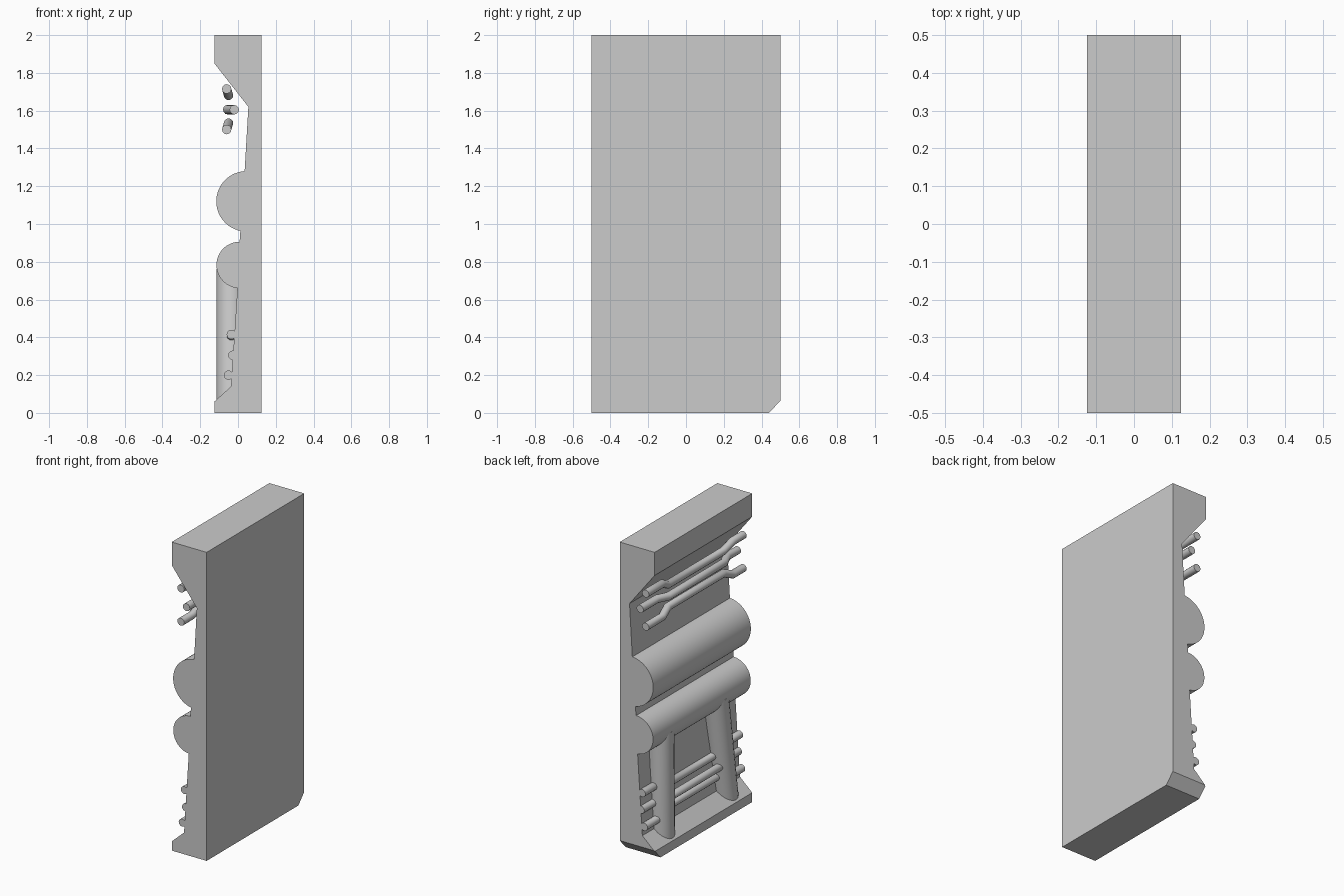
import bpy, bmesh, math

if "Cube" in bpy.data.objects:
    bpy.data.objects.remove(bpy.data.objects["Cube"])


def extrude_profile(name, pts, chamfer=False):
    """Extrude an (x, z) outline along y from -0.5 to 0.5."""
    bm = bmesh.new()
    face = bm.faces.new([bm.verts.new((x, -0.5, z)) for x, z in pts])
    ext = bmesh.ops.extrude_face_region(bm, geom=[face])
    verts = [g for g in ext["geom"] if isinstance(g, bmesh.types.BMVert)]
    bmesh.ops.translate(bm, verts=verts, vec=(0, 1, 0))
    if chamfer:
        cut = bmesh.ops.bisect_plane(
            bm, geom=bm.verts[:] + bm.edges[:] + bm.faces[:],
            plane_co=(0, 0.44, 0), plane_no=(0, 0.065, -0.06), clear_outer=True)
        edges = [g for g in cut["geom_cut"] if isinstance(g, bmesh.types.BMEdge)]
        bmesh.ops.contextual_create(bm, geom=edges)
    bmesh.ops.recalc_face_normals(bm, faces=bm.faces)
    mesh = bpy.data.meshes.new(name)
    bm.to_mesh(mesh)
    bm.free()
    obj = bpy.data.objects.new(name, mesh)
    bpy.context.collection.objects.link(obj)
    return obj


def smooth(obj):
    bpy.ops.object.select_all(action='DESELECT')
    obj.select_set(True)
    bpy.context.view_layer.objects.active = obj
    bpy.ops.object.shade_smooth_by_angle(angle=math.radians(35))


def half_round(name, cx, cz, r, n=32):
    pts = []
    for i in range(n + 1):
        a = math.pi * (0.5 + i / n)
        pts.append((cx + r * math.cos(a), cz + r * math.sin(a)))
    smooth(extrude_profile(name, pts))


def tube(name, pts, r, res=4):
    """Round pipe through the given points, converted to a mesh."""
    cu = bpy.data.curves.new(name, 'CURVE')
    cu.dimensions = '3D'
    cu.bevel_depth = r
    cu.bevel_resolution = res
    cu.use_fill_caps = True
    sp = cu.splines.new('POLY')
    sp.points.add(len(pts) - 1)
    for p, co in zip(sp.points, pts):
        p.co = (*co, 1)
    obj = bpy.data.objects.new(name, cu)
    bpy.context.collection.objects.link(obj)
    bpy.ops.object.select_all(action='DESELECT')
    obj.select_set(True)
    bpy.context.view_layer.objects.active = obj
    bpy.ops.object.convert(target='MESH')
    smooth(bpy.context.view_layer.objects.active)


def cranked_pipe(name, end, mid):
    """Thin pipe whose middle run is offset from its two ends."""
    (ex, ez), (mx, mz) = end, mid
    tube(name, [(ex, -0.5, ez), (ex, -0.39, ez), (mx, -0.31, mz),
                (mx, 0.26, mz), (ex, 0.33, ez), (ex, 0.5, ez)], 0.025)


# Wall panel with recessed face and chamfered bottom corner
extrude_profile("wall_panel", [
    (0.125, 0), (0.125, 2), (-0.125, 2), (-0.125, 1.85), (0.055, 1.62),
    (0.035, 1.28), (0.008, 0.9), (-0.003, 0.66), (-0.037, 0.14),
    (-0.125, 0.06), (-0.125, 0)], chamfer=True)

# Two large horizontal half-buried pipes
half_round("large_pipe_upper", 0.045, 1.12, 0.16)
half_round("large_pipe_lower", 0.009, 0.783, 0.123)

# Two leaning pillars below the lower pipe
for name, top, bottom in (("pillar_left", 0.31, 0.30), ("pillar_right", -0.25, -0.355)):
    tube(name, [(-0.035, top, 0.76), (-0.035, bottom, 0.03)], 0.08, 8)

# Thin cranked pipes: free-standing upper set and wall-hugging lower set
pipes = {
    "upper": [((-0.06, 1.715), (-0.05, 1.68)), ((-0.02, 1.605), (-0.055, 1.605)),
              ((-0.06, 1.50), (-0.05, 1.535))],
    "lower": [((-0.035, 0.415), (-0.03, 0.375)), ((-0.027, 0.305), (-0.062, 0.305)),
              ((-0.05, 0.20), (-0.04, 0.235))],
}
for level, rows in pipes.items():
    for i, (end, mid) in enumerate(rows, 1):
        cranked_pipe(f"thin_pipe_{level}_{i}", end, mid)
